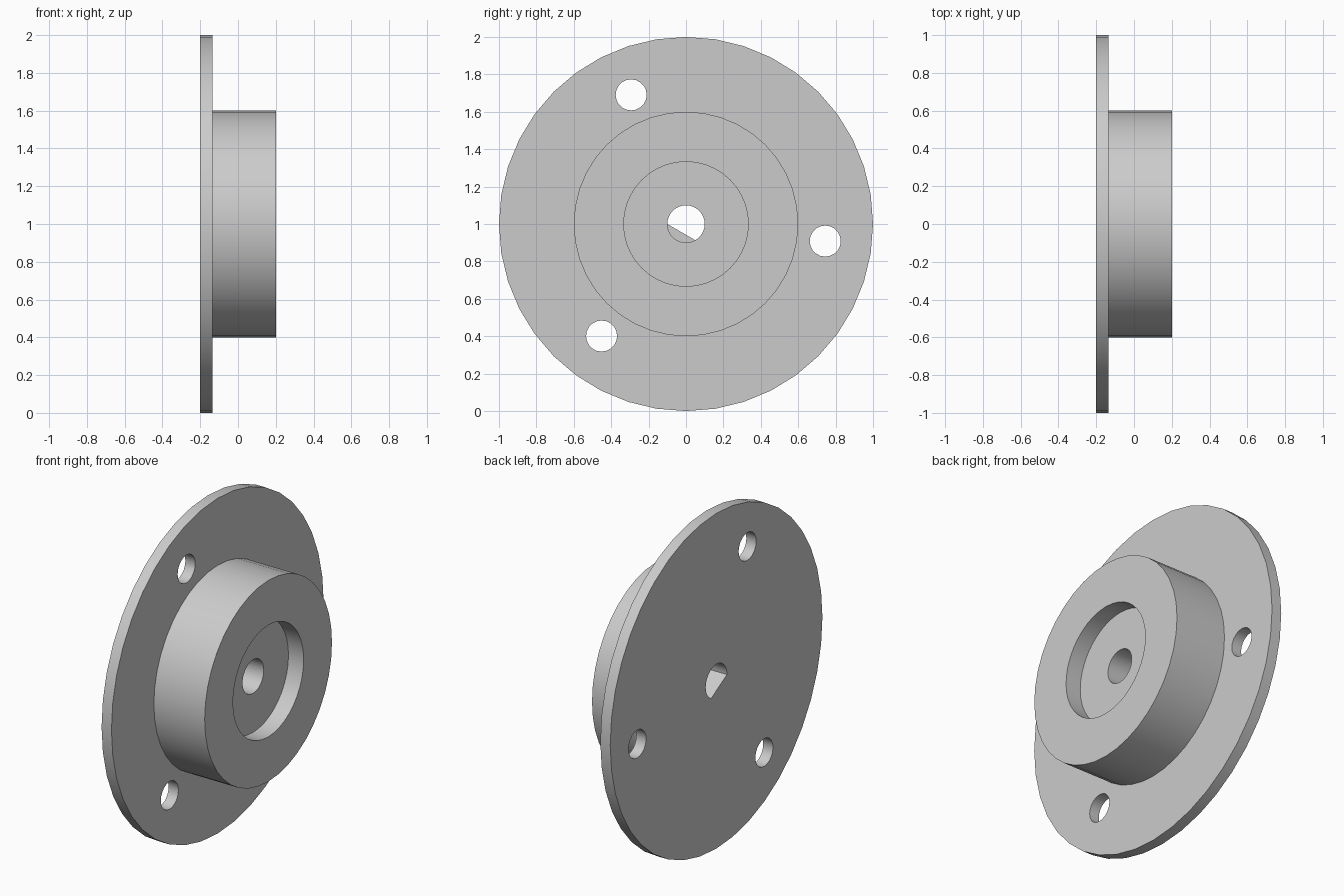
import bpy
import bmesh
from math import cos, sin, radians

if "Cube" in bpy.data.objects:
    bpy.data.objects.remove(bpy.data.objects["Cube"], do_unlink=True)

metal = bpy.data.materials.new("plain grey")
metal.use_nodes = True
grey = (0.6, 0.6, 0.6, 1)
metal.diffuse_color = grey
metal.node_tree.nodes["Principled BSDF"].inputs["Base Color"].default_value = grey


def circle(sides):
    return [90 + 360 * i / sides for i in range(sides)]


def turned(name, profile, angles, y=0, z=1):
    """Closed solid along x: profile is (x, radius), angles give the cross-section."""
    bm = bmesh.new()
    rings = [[bm.verts.new((x, y + r * cos(radians(a)), z + r * sin(radians(a))))
              for a in angles] for x, r in profile]
    n = len(angles)
    for a, b in zip(rings, rings[1:]):
        for i in range(n):
            j = (i + 1) % n
            bm.faces.new((a[i], a[j], b[j], b[i]))
    bm.faces.new(rings[0])
    bm.faces.new(rings[-1])
    bmesh.ops.recalc_face_normals(bm, faces=bm.faces)
    mesh = bpy.data.meshes.new(name)
    bm.to_mesh(mesh)
    bm.free()
    mesh.materials.append(metal)
    obj = bpy.data.objects.new(name, mesh)
    bpy.context.collection.objects.link(obj)
    return obj


# Flange, hub and shallow recess as one turned profile
BACK, STEP, FLOOR, FRONT = -0.2, -0.135, 0.1, 0.2
body = turned("flanged_hub", [(BACK, 1), (STEP, 1), (STEP, 0.6), (FRONT, 0.6),
                              (FRONT, 0.333), (FLOOR, 0.333)], circle(40))

# Shaft bore: D-shaped at the back, round towards the recess
d_start = -0.04
d_section = [-60 + 10 * i for i in range(25)]
cutters = [
    turned("d_bore_cutter", [(BACK - 0.1, 0.1), (d_start + 0.01, 0.1)], d_section),
    turned("round_bore_cutter", [(d_start, 0.1), (FLOOR + 0.05, 0.1)], circle(36)),
]

# Three mounting holes through the flange
for k in range(3):
    a = radians(-7 + 120 * k)
    cutters.append(turned("mounting_hole_cutter", [(BACK - 0.1, 0.083), (STEP + 0.1, 0.083)],
                          circle(20), 0.75 * cos(a), 1 + 0.75 * sin(a)))

bpy.ops.object.select_all(action='DESELECT')
bpy.context.view_layer.objects.active = body
body.select_set(True)
for cutter in cutters:
    cutter.hide_render = True
    mod = body.modifiers.new("cut", 'BOOLEAN')
    mod.operation = 'DIFFERENCE'
    mod.solver = 'EXACT'
    mod.object = cutter
    bpy.ops.object.modifier_apply(modifier=mod.name)
    bpy.data.objects.remove(cutter, do_unlink=True)

bpy.ops.object.shade_smooth_by_angle(angle=radians(30))
